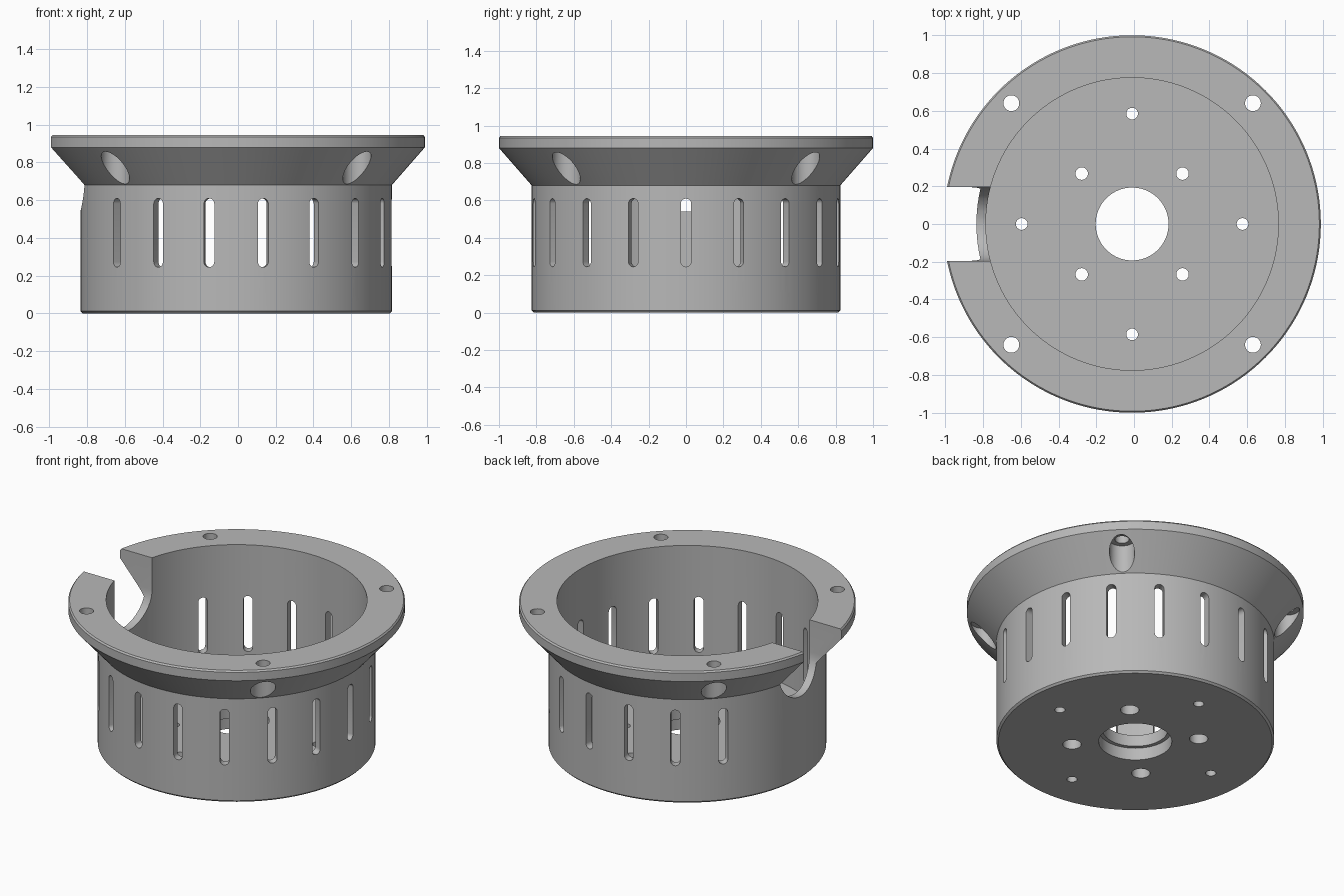
import bpy, bmesh, math
from mathutils import Matrix, Vector

if "Cube" in bpy.data.objects:
    bpy.data.objects.remove(bpy.data.objects["Cube"])

CX = -0.01  # ring axis is slightly off the box centre because of the notch


def lathe(bm, profile, segs, x=0.0, y=0.0, closed=False):
    """Revolve (r, z) points; open profiles get flat end caps."""
    rings = [[bm.verts.new((x + r * math.cos(2 * math.pi * i / segs),
                            y + r * math.sin(2 * math.pi * i / segs), z))
              for i in range(segs)] for r, z in profile]
    n = len(rings)
    for k in range(n if closed else n - 1):
        a, b = rings[k], rings[(k + 1) % n]
        for i in range(segs):
            j = (i + 1) % segs
            bm.faces.new((a[i], a[j], b[j], b[i]))
    if not closed:
        bm.faces.new(rings[0])
        bm.faces.new(rings[-1])


def radial_prism(bm, outline, r0, r1, angle):
    """Extrude a (side, z) outline outward along a given direction."""
    rot = Matrix.Rotation(angle, 3, 'Z')
    a, b = ([bm.verts.new(rot @ Vector((r, s, z))) for s, z in outline]
            for r in (r0, r1))
    n = len(outline)
    for i in range(n):
        j = (i + 1) % n
        bm.faces.new((a[i], a[j], b[j], b[i]))
    bm.faces.new(a)
    bm.faces.new(b)


def arc(r, zc, start, steps=10):
    return [(r * math.cos(start + math.pi * i / steps),
             zc + r * math.sin(start + math.pi * i / steps))
            for i in range(steps + 1)]


def finish(bm, name):
    bmesh.ops.recalc_face_normals(bm, faces=bm.faces[:])
    me = bpy.data.meshes.new(name)
    bm.to_mesh(me)
    bm.free()
    ob = bpy.data.objects.new(name, me)
    bpy.context.collection.objects.link(ob)
    return ob


# Flanged cup with stepped centre hole
bm = bmesh.new()
lathe(bm, [(.217, 0), (.813, 0), (.825, .012), (.825, .68), (1, .88),
           (1, .935), (.992, .945), (.775, .945), (.775, .155),
           (.193, .155), (.193, .08), (.217, .08)], 144, closed=True)
cup = finish(bm, "flanged_cup")

# Cutters
bm = bmesh.new()
slot = arc(.028, .582, 0) + arc(.028, .273, math.pi)
for k in range(-7, 8):                       # vent slots, none by the notch
    radial_prism(bm, slot, .7, .95, math.radians(20 * k))
notch = arc(.195, .735, math.pi, 24) + [(.195, 1.1), (-.195, 1.1)]
radial_prism(bm, notch, .6, 1.2, math.pi)    # U-shaped cable notch
for sx in (-1, 1):
    for sy in (-1, 1):
        # flange bolt holes with wide lower bore
        lathe(bm, [(.075, .6), (.075, .865), (.042, .865), (.042, 1.1)],
              32, sx * .64, sy * .64)
        # inner floor holes, counterbored from below
        lathe(bm, [(.055, -.1), (.055, .08), (.033, .08), (.033, .2)],
              32, sx * .267, sy * .267)
for k in range(4):                           # outer floor holes
    a = k * math.pi / 2
    lathe(bm, [(.031, -.1), (.031, .2)], 32,
          .585 * math.cos(a), .585 * math.sin(a))
cutter = finish(bm, "hole_cutter")
cutter.hide_render = True

# Cut, then shade
mod = cup.modifiers.new("cut", 'BOOLEAN')
mod.operation = 'DIFFERENCE'
mod.solver = 'EXACT'
mod.object = cutter
bpy.context.view_layer.objects.active = cup
cutter.select_set(False)
cup.select_set(True)
bpy.ops.object.modifier_apply(modifier=mod.name)
bpy.data.objects.remove(cutter)

mat = bpy.data.materials.new("mid_grey")
mat.diffuse_color = (.48, .48, .48, 1)
mat.use_nodes = True
mat.node_tree.nodes["Principled BSDF"].inputs["Base Color"].default_value = mat.diffuse_color
cup.data.materials.clear()
cup.data.materials.append(mat)
cup.location.x = CX
bpy.ops.object.shade_smooth_by_angle(angle=math.radians(30))
